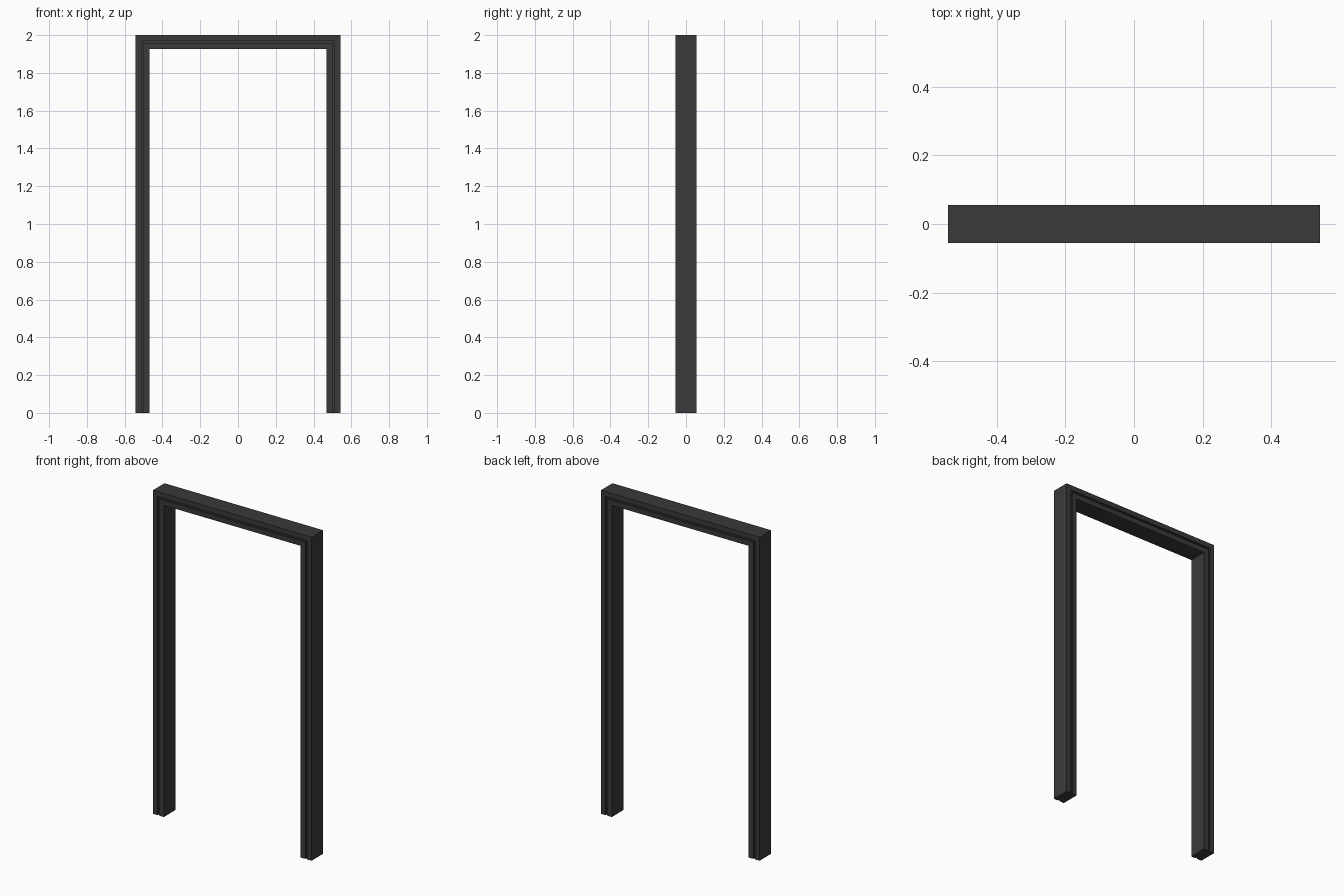
import bpy
import bmesh

cube = bpy.data.objects.get("Cube")
if cube:
    bpy.data.objects.remove(cube)

HALF_WIDTH, HEIGHT = 0.542, 2.0
WIDTH, HALF_DEPTH = 0.074, 0.056
GROOVE_START, GROOVE_END, GROOVE_DEPTH = 0.031, 0.043, 0.010

# Dark frame finish
mat = bpy.data.materials.new("charcoal")
mat.use_nodes = True
colour = (0.042, 0.042, 0.042, 1)
mat.diffuse_color = colour
mat.node_tree.nodes["Principled BSDF"].inputs["Base Color"].default_value = colour

# Cross-section as (inset from the outer edge, depth), grooved front and back
floor = HALF_DEPTH - GROOVE_DEPTH
front = [(0, -HALF_DEPTH), (GROOVE_START, -HALF_DEPTH), (GROOVE_START, -floor),
         (GROOVE_END, -floor), (GROOVE_END, -HALF_DEPTH), (WIDTH, -HALF_DEPTH)]
profile = front + [(inset, -y) for inset, y in reversed(front)]


def station(bm, side, at_top):
    """One ring of the section: at the floor, or mitred at a top corner."""
    return [bm.verts.new((side * (HALF_WIDTH - inset), y, HEIGHT - inset if at_top else 0))
            for inset, y in profile]


# Sweep the section up one jamb, across the head and down the other jamb
bm = bmesh.new()
rings = [station(bm, side, top) for side, top in ((-1, False), (-1, True), (1, True), (1, False))]
count = len(profile)
for lower, upper in zip(rings, rings[1:]):
    for i in range(count):
        j = (i + 1) % count
        bm.faces.new((lower[i], lower[j], upper[j], upper[i]))
bm.faces.new(rings[0])
bm.faces.new(rings[-1])
bmesh.ops.recalc_face_normals(bm, faces=bm.faces)

mesh = bpy.data.meshes.new("door_frame")
bm.to_mesh(mesh)
bm.free()
mesh.materials.append(mat)
frame = bpy.data.objects.new("door_frame", mesh)
bpy.context.collection.objects.link(frame)
